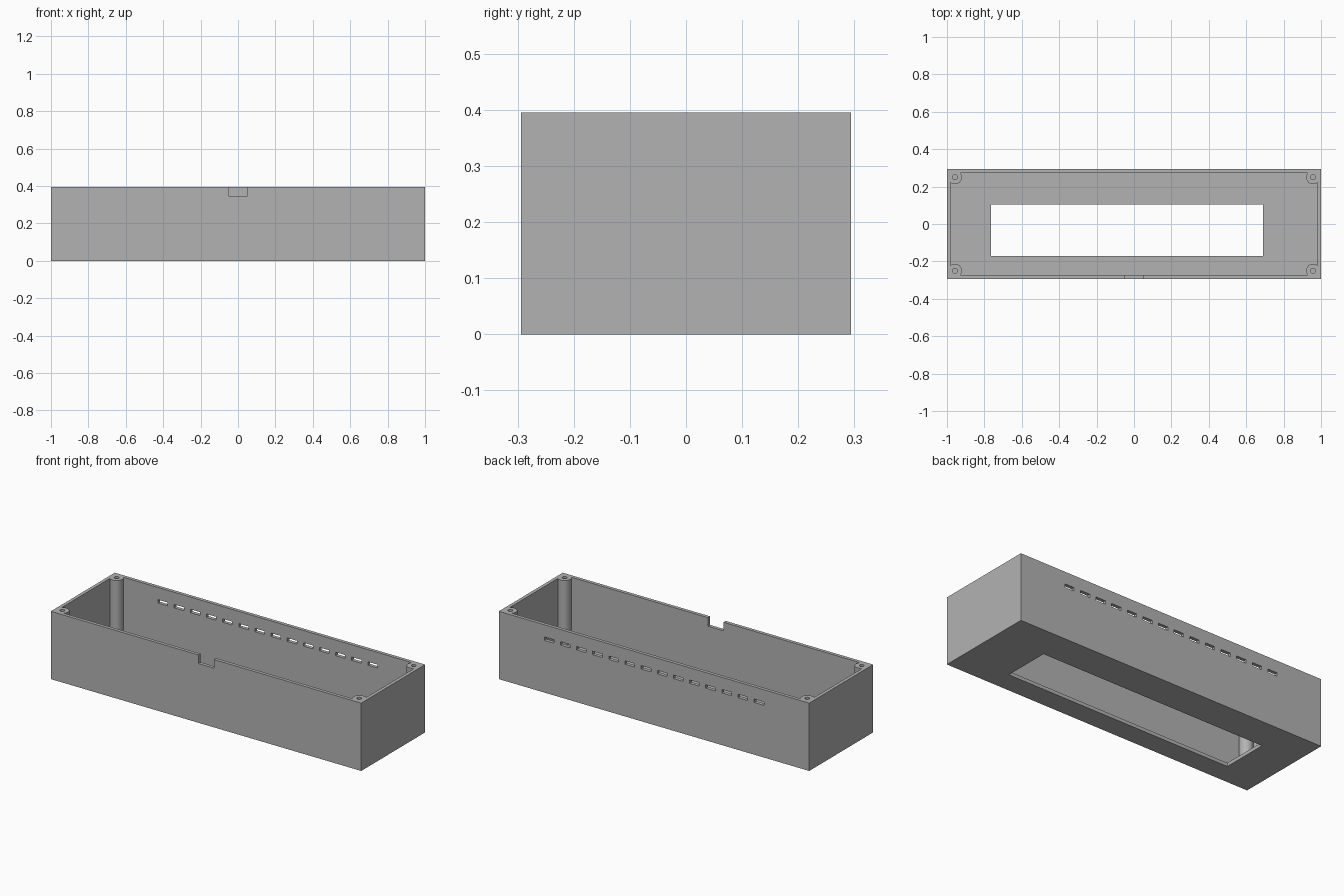
import bpy
import math

default = bpy.data.objects.get("Cube")
if default:
    bpy.data.objects.remove(default, do_unlink=True)

# Overall dimensions
HALF_X, HALF_Y, HEIGHT = 1.0, 0.294, 0.395
WALL, FLOOR = 0.02, 0.02
POST_X, POST_Y, POST_R, HOLE_R = 0.957, 0.25, 0.037, 0.013

grey = bpy.data.materials.new("plain_grey")
grey.use_nodes = True
GREY = (0.45, 0.45, 0.45, 1)
grey.diffuse_color = GREY
grey.node_tree.nodes["Principled BSDF"].inputs["Base Color"].default_value = GREY


def box(name, x0, x1, y0, y1, z0, z1):
    bpy.ops.mesh.primitive_cube_add(size=1)
    obj = bpy.context.object
    obj.name = name
    obj.location = ((x0 + x1) / 2, (y0 + y1) / 2, (z0 + z1) / 2)
    obj.scale = (x1 - x0, y1 - y0, z1 - z0)
    bpy.ops.object.transform_apply(location=True, scale=True)
    obj.data.materials.append(grey)
    return obj


def rod(name, x, y, radius, z0, z1):
    bpy.ops.mesh.primitive_cylinder_add(
        vertices=32, radius=radius, depth=z1 - z0, location=(x, y, (z0 + z1) / 2))
    obj = bpy.context.object
    obj.name = name
    bpy.ops.object.transform_apply(location=True)
    obj.data.materials.append(grey)
    return obj


def cut(target, cutter):
    """Subtract the cutter from the target, then discard it."""
    cutter.hide_render = True
    mod = target.modifiers.new("cut", 'BOOLEAN')
    mod.operation, mod.solver, mod.object = 'DIFFERENCE', 'EXACT', cutter
    bpy.context.view_layer.objects.active = target
    bpy.ops.object.modifier_apply(modifier=mod.name)
    bpy.data.objects.remove(cutter, do_unlink=True)


corners = [(sx * POST_X, sy * POST_Y) for sx in (-1, 1) for sy in (-1, 1)]
above = HEIGHT + 0.1

# Open tray; the cavity goes around the corner screw posts
case = box("enclosure_case", -HALF_X, HALF_X, -HALF_Y, HALF_Y, 0, HEIGHT)
inner_x, inner_y = HALF_X - WALL, HALF_Y - WALL
cavity = box("cavity_cutter", -inner_x, inner_x, -inner_y, inner_y, FLOOR, above)
for x, y in corners:
    cut(cavity, rod("post_cutter", x, y, POST_R, -0.1, above + 0.1))
cut(case, cavity)

# Blind screw holes in the posts
for x, y in corners:
    cut(case, rod("screw_hole_cutter", x, y, HOLE_R, HEIGHT - 0.15, above))

# Display window in the floor
cut(case, box("window_cutter", -0.765, 0.69, -0.171, 0.104, -0.1, 0.1))

# Cable notch in the front rim
cut(case, box("notch_cutter", -0.05, 0.05, -0.4, -0.26, 0.345, above))

# Row of vent slots in the back wall
SLOTS, PITCH = 14, 0.104
for i in range(SLOTS):
    x = (i - (SLOTS - 1) / 2) * PITCH
    cut(case, box("vent_cutter", x - 0.031, x + 0.031, 0.24, 0.4, 0.304, 0.324))

# Smooth the round posts and holes, keeping box edges sharp
bpy.ops.object.select_all(action='DESELECT')
case.select_set(True)
bpy.context.view_layer.objects.active = case
bpy.ops.object.shade_smooth_by_angle(angle=math.radians(30))
